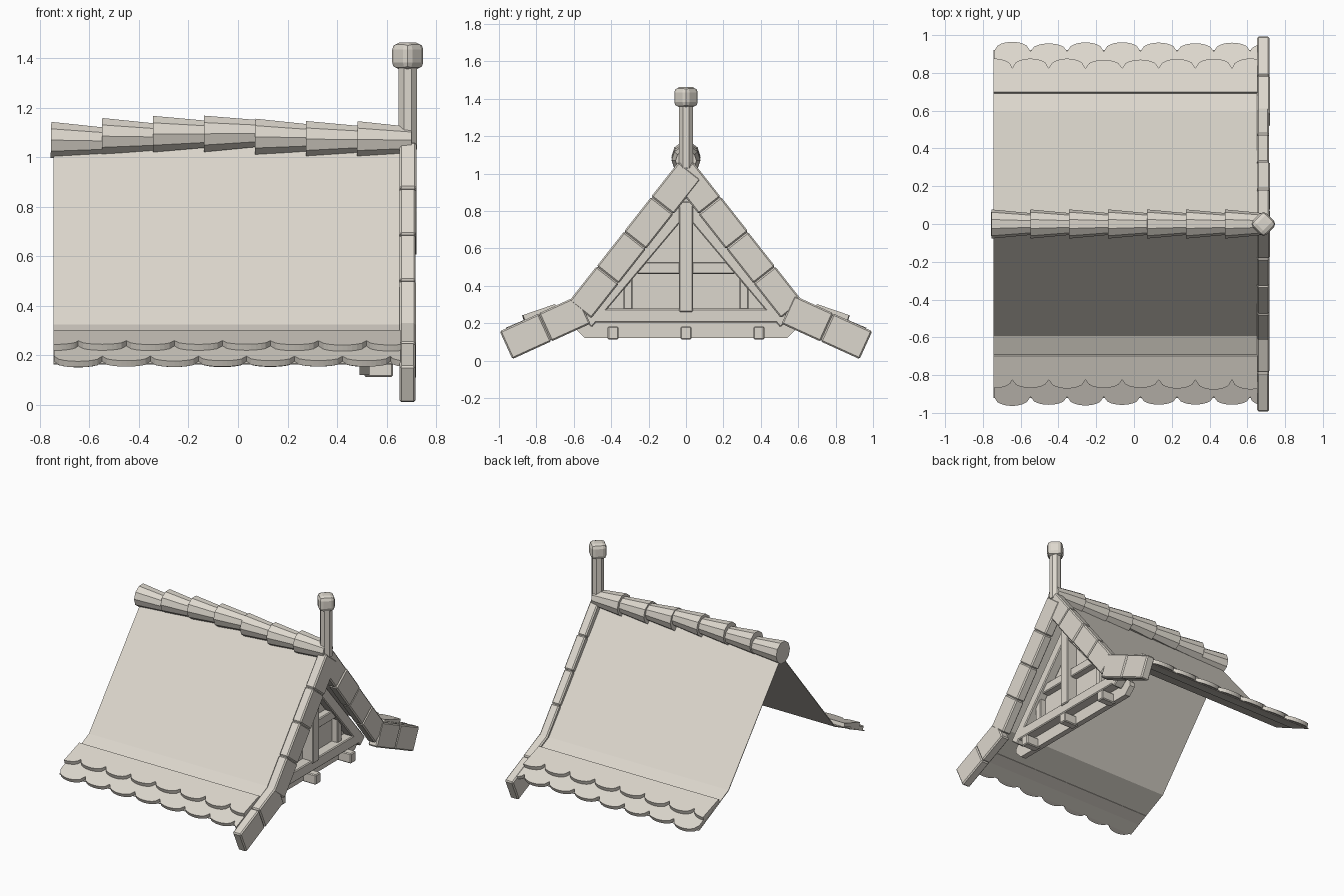
import bpy, bmesh, math, random
from mathutils import Vector, Matrix

random.seed(4)
if "Cube" in bpy.data.objects:
    bpy.data.objects.remove(bpy.data.objects["Cube"])

# One pale flat colour
stone = bpy.data.materials.new("pale_plaster")
stone.use_nodes = True
stone.diffuse_color = (0.72, 0.68, 0.61, 1)
stone.node_tree.nodes["Principled BSDF"].inputs["Base Color"].default_value = (0.72, 0.68, 0.61, 1)


def finish(name, bm, bevel=0):
    bmesh.ops.recalc_face_normals(bm, faces=bm.faces)
    mesh = bpy.data.meshes.new(name)
    bm.to_mesh(mesh)
    bm.free()
    mesh.materials.append(stone)
    ob = bpy.data.objects.new(name, mesh)
    bpy.context.collection.objects.link(ob)
    if bevel:
        mod = ob.modifiers.new("Bevel", "BEVEL")
        mod.width = bevel
        mod.segments = 1
    return ob


def prism(name, points, depth, bevel=0):
    """Extrude a polygon of 3D points along the depth vector."""
    bm = bmesh.new()
    face = bm.faces.new([bm.verts.new(p) for p in points])
    grown = bmesh.ops.extrude_face_region(bm, geom=[face])["geom"]
    bmesh.ops.translate(bm, vec=depth, verts=[v for v in grown if isinstance(v, bmesh.types.BMVert)])
    return finish(name, bm, bevel)


def beam(name, a, b, width, x0, x1, bevel=0.006):
    """Straight timber between two (y, z) points."""
    a, b = Vector(a), Vector(b)
    d = (b - a).normalized()
    n = Vector((-d.y, d.x)) * width / 2
    pts = [(x0, *p) for p in (a - n, b - n, b + n, a + n)]
    return prism(name, pts, (x1 - x0, 0, 0), bevel)


def flip(p, side):
    return (p[0] * side, p[1])


LEFT, RIGHT = -0.745, 0.655

# Thin roof sheet with flared eaves
profile = [(-0.92, 0.165), (-0.59, 0.322), (0, 1.04), (0.59, 0.322), (0.92, 0.165)]
bm = bmesh.new()
rows = [[bm.verts.new((x, y, z)) for y, z in profile] for x in (LEFT, RIGHT)]
for i in range(len(profile) - 1):
    bm.faces.new((rows[0][i], rows[1][i], rows[1][i + 1], rows[0][i + 1]))
sheet = finish("roof_sheet", bm)
thick = sheet.modifiers.new("Thickness", "SOLIDIFY")
thick.thickness = 0.006
thick.offset = 0


# Two rows of scalloped eave tiles on each side
def tile_row(name, side, top, bottom, shift, period=0.194, dip=0.05):
    top, bottom = Vector(top), Vector(bottom)
    slope = (bottom - top).normalized()
    full = (bottom - top).length
    down = Vector((-abs(slope.y), -slope.x)) * 0.026
    start = -0.645 + shift - period
    for k in range(9):
        x0, x1 = start + k * period, start + (k + 1) * period
        lo, hi = max(x0, LEFT), min(x1, RIGHT)
        if hi - lo < 0.01:
            continue
        extra = random.uniform(-0.006, 0.006)
        outline = [(lo, 0), (hi, 0)]
        for i in range(11):
            x = hi + (lo - hi) * i / 10
            t = 2 * (x - x0) / period - 1
            outline.append((x, full - dip + (dip + extra) * math.sqrt(max(0, 1 - t * t))))
        pts = []
        for x, s in outline:
            p = top + slope * s
            pts.append((x, p.x * side, p.y))
        prism(f"{name}_{k}", pts, (0, down.x * side, down.y))


for side, tag in ((-1, "front"), (1, "back")):
    tile_row(f"{tag}_upper_tile", side, (0.70, 0.302), (0.872, 0.243), 0)
    tile_row(f"{tag}_lower_tile", side, (0.77, 0.258), (0.96, 0.177), 0.097)

# Ridge of overlapping tapered caps
crown = [1.067, 1.083, 1.093, 1.095, 1.08, 1.072, 1.07]
step = 0.206
for i, z in enumerate(crown):
    x = -0.755 + i * step
    length = min(step + 0.02, 0.70 - x)
    bm = bmesh.new()
    bmesh.ops.create_cone(bm, cap_ends=True, segments=10, radius1=0.077, radius2=0.056, depth=length,
                          matrix=Matrix.Translation((x + length / 2, 0, z)) @ Matrix.Rotation(math.pi / 2, 4, "Y"))
    tilt = Matrix.Rotation(random.uniform(-0.02, 0.02), 3, "Y")
    bmesh.ops.rotate(bm, cent=(x + length / 2, 0, z), matrix=tilt, verts=bm.verts)
    finish(f"ridge_cap_{i}", bm)


# Bargeboards in slightly uneven lengths
def board(name, a, b, width, parts):
    a, b = Vector(a), Vector(b)
    for i in range(parts):
        wobble = random.uniform(-0.003, 0.003)
        beam(f"{name}_{i}", a.lerp(b, i / parts), a.lerp(b, (i + 1) / parts),
             width + wobble, 0.652, 0.718 + wobble, 0.008)


for side, tag in ((-1, "front"), (1, "back")):
    board(f"{tag}_bargeboard", flip((-0.02, 1.015), side), flip((0.565, 0.272), side), 0.15, 4)
    board(f"{tag}_bargeboard_foot", flip((0.545, 0.272), side), flip((0.962, 0.082), side), 0.165, 2)
    # Inner rafters and short studs
    beam(f"{tag}_inner_rafter", flip((0, 0.83), side), flip((0.53, 0.2), side), 0.07, 0.53, 0.60)
    beam(f"{tag}_stud", flip((0.31, 0.27), side), flip((0.31, 0.46), side), 0.05, 0.52, 0.575)

# Gable wall and timber frame
wall = [(0.49, y, z) for y, z in ((-0.54, 0.12), (0.54, 0.12), (0.59, 0.17), (0.59, 0.2),
                                  (0, 0.97), (-0.59, 0.2), (-0.59, 0.17))]
prism("gable_wall", wall, (0.04, 0, 0))
beam("tie_beam", (-0.52, 0.24), (0.52, 0.24), 0.075, 0.52, 0.60)
beam("collar_beam", (-0.26, 0.495), (0.26, 0.495), 0.065, 0.52, 0.58)
beam("king_post", (0, 0.26), (0, 0.85), 0.075, 0.52, 0.61)
for y in (-0.39, 0, 0.39):
    beam("bracket", (y, 0.112), (y, 0.182), 0.058, 0.51, 0.625)

# Finial post and rounded knob
bm = bmesh.new()
bmesh.ops.create_cone(bm, cap_ends=True, segments=8, radius1=0.041, radius2=0.041, depth=0.36,
                      matrix=Matrix.Translation((0.685, 0, 1.21)) @ Matrix.Rotation(math.pi / 8, 4, "Z"))
finish("finial_post", bm)
bm = bmesh.new()
bmesh.ops.create_cube(bm, size=1, matrix=Matrix.Translation((0.685, 0, 1.408))
                      @ Matrix.Rotation(math.pi / 4, 4, "Z") @ Matrix.Diagonal((0.105, 0.105, 0.108, 1)))
knob = finish("finial_knob", bm, 0.028)
knob.modifiers["Bevel"].segments = 2
